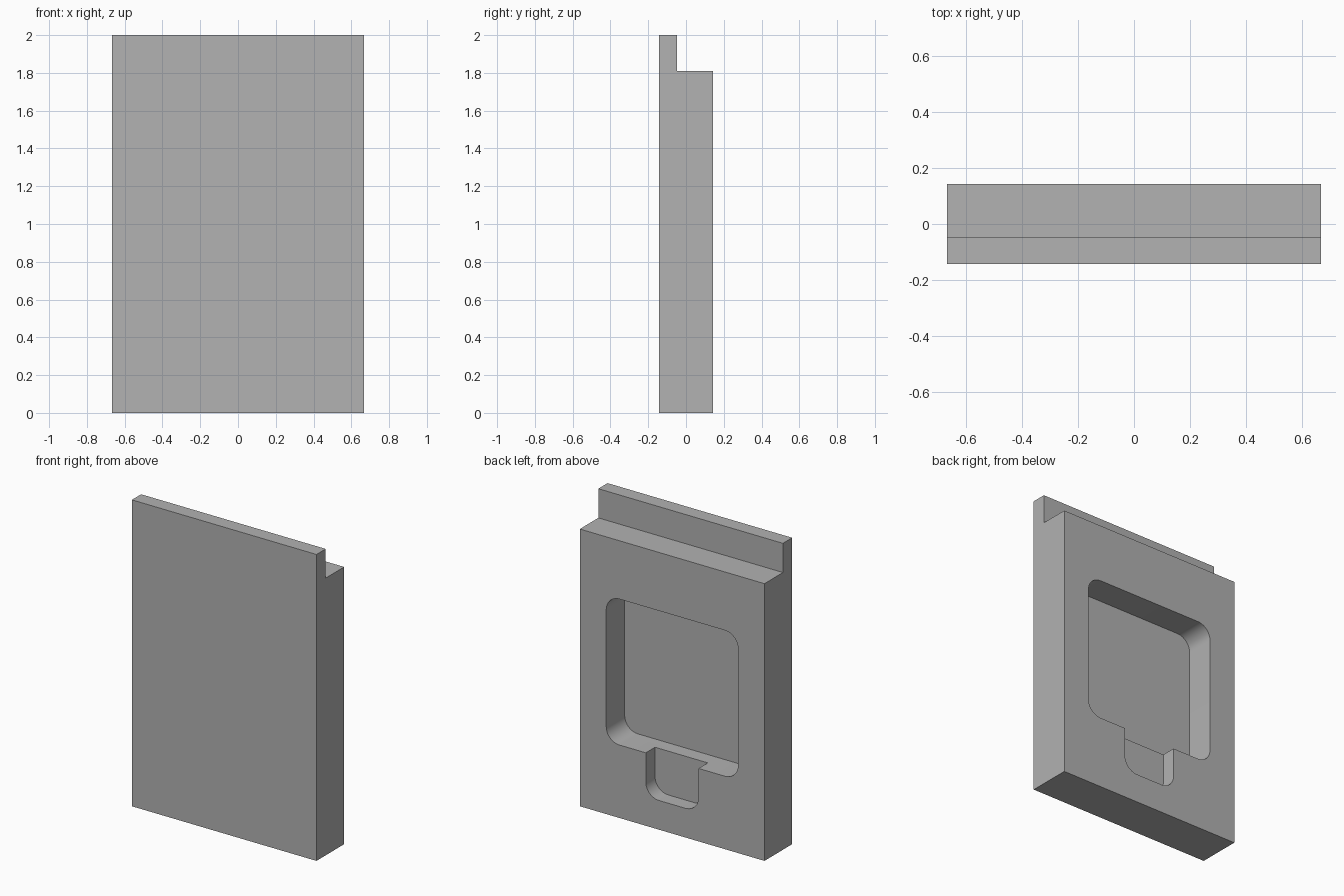
import bpy, bmesh, math

if "Cube" in bpy.data.objects:
    bpy.data.objects.remove(bpy.data.objects["Cube"], do_unlink=True)

U = 2 / 21  # design module: the panel is 21 modules tall

grey = bpy.data.materials.new("mid_grey")
grey.use_nodes = True
colour = (0.445, 0.445, 0.445, 1)
grey.diffuse_color = colour
grey.node_tree.nodes["Principled BSDF"].inputs["Base Color"].default_value = colour


def prism(name, profile, axis, start, end):
    """Extrude a closed profile along x (profile in y, z) or y (profile in x, z)."""
    bm = bmesh.new()

    def place(a, b):
        return (start * U, a * U, b * U) if axis == "x" else (a * U, start * U, b * U)

    face = bm.faces.new([bm.verts.new(place(a, b)) for a, b in profile])
    grown = bmesh.ops.extrude_face_region(bm, geom=[face])["geom"]
    step = (end - start) * U
    bmesh.ops.translate(bm, verts=[v for v in grown if isinstance(v, bmesh.types.BMVert)],
                        vec=(step, 0, 0) if axis == "x" else (0, step, 0))
    bmesh.ops.recalc_face_normals(bm, faces=bm.faces)
    mesh = bpy.data.meshes.new(name)
    bm.to_mesh(mesh)
    bm.free()
    mesh.materials.append(grey)
    obj = bpy.data.objects.new(name, mesh)
    bpy.context.collection.objects.link(obj)
    return obj


def rounded_rect(half_width, bottom, top, radius=1, steps=10):
    """Rounded rectangle in x and z, symmetric about x = 0."""
    centres = [(half_width - radius, top - radius), (radius - half_width, top - radius),
               (radius - half_width, bottom + radius), (half_width - radius, bottom + radius)]
    points = []
    for corner, (cx, cz) in enumerate(centres):
        for i in range(steps + 1):
            angle = math.pi / 2 * (corner + i / steps)
            points.append((cx + radius * math.cos(angle), cz + radius * math.sin(angle)))
    return points


# Panel with a thin lip along the top of its front
panel = prism("panel", [(-1.5, 0), (1.5, 0), (1.5, 19), (-0.5, 19), (-0.5, 21), (-1.5, 21)],
              "x", -7, 7)

# Deep recess in the back, with a shallower finger notch below it
cutters = [prism("recess_cutter", rounded_rect(5, 5, 15), "y", -0.5, 3),
           prism("notch_cutter", rounded_rect(2, 2, 8), "y", 0.5, 2.5)]

bpy.context.view_layer.objects.active = panel
for cutter in cutters:
    cutter.hide_render = True
    cut = panel.modifiers.new(cutter.name, "BOOLEAN")
    cut.operation = "DIFFERENCE"
    cut.solver = "EXACT"
    cut.object = cutter
    bpy.ops.object.modifier_apply(modifier=cut.name)
    bpy.data.objects.remove(cutter, do_unlink=True)

# Smooth rounded corners, crisp edges
bpy.ops.object.select_all(action="DESELECT")
panel.select_set(True)
bpy.ops.object.shade_smooth_by_angle(angle=math.radians(30))
